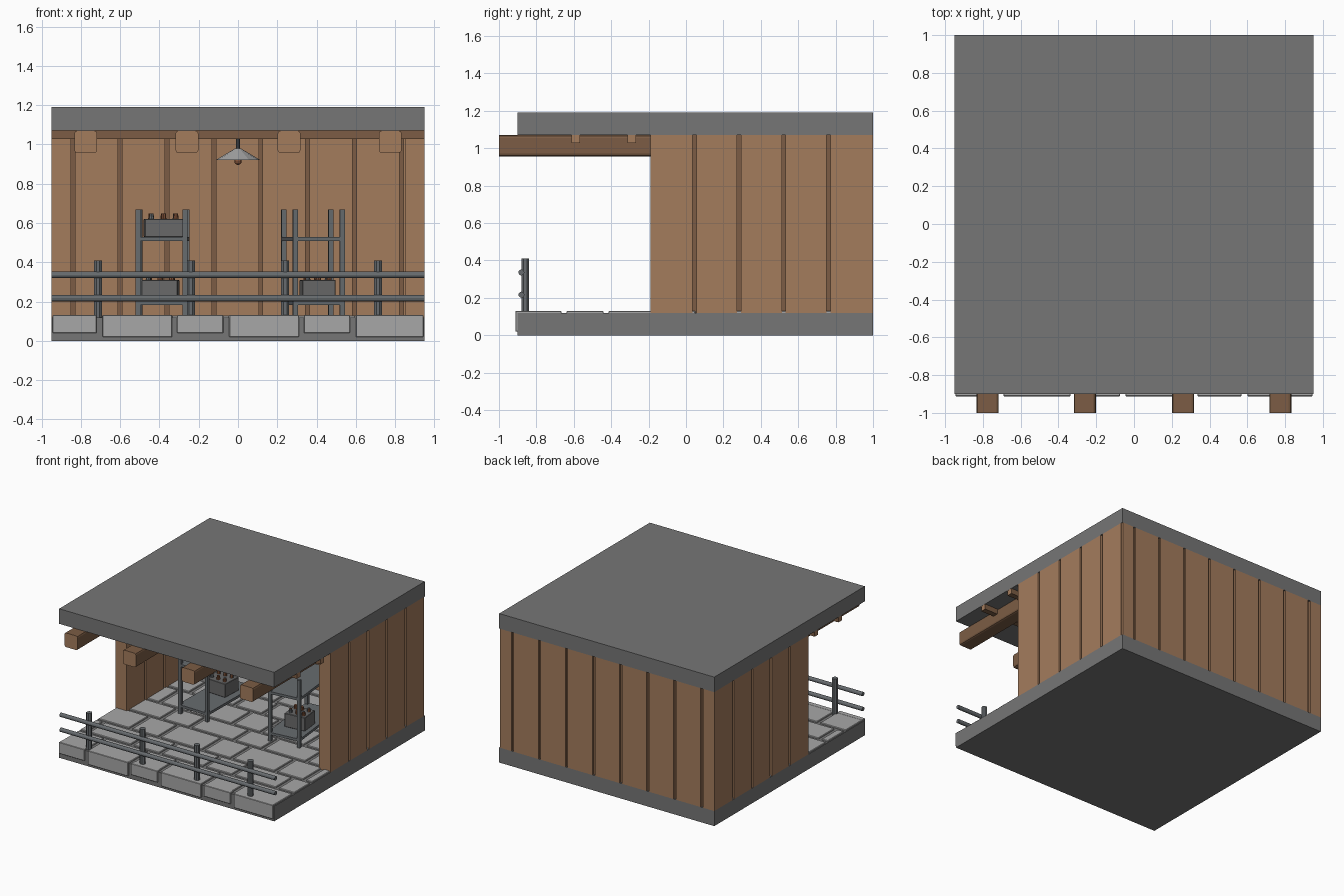
import bpy, bmesh, math
from mathutils import Matrix, Vector

if "Cube" in bpy.data.objects:
    bpy.data.objects.remove(bpy.data.objects["Cube"])


def material(name, r, g, b):
    m = bpy.data.materials.new(name)
    m.diffuse_color = (r, g, b, 1)
    m.use_nodes = True
    m.node_tree.nodes["Principled BSDF"].inputs["Base Color"].default_value = m.diffuse_color
    return m


CONCRETE = material("concrete grey", 0.18, 0.18, 0.18)
PAVING = material("pale paving", 0.39, 0.39, 0.39)
WOOD = material("light wood", 0.37, 0.20, 0.108)
DARK = material("dark wood", 0.20, 0.108, 0.058)
METAL = material("steel grey", 0.135, 0.148, 0.158)
CRATE = material("crate grey", 0.14, 0.14, 0.14)
RUST = material("rusty brown", 0.22, 0.085, 0.04)


def finish(name, bm, mats, place=None):
    me = bpy.data.meshes.new(name)
    if place:
        bm.transform(place)
    bm.to_mesh(me)
    bm.free()
    for m in mats:
        me.materials.append(m)
    ob = bpy.data.objects.new(name, me)
    bpy.context.collection.objects.link(ob)
    return ob


def add_box(bm, lo, hi):
    lo, hi = Vector(lo), Vector(hi)
    mat = Matrix.Translation((lo + hi) / 2) @ Matrix.Diagonal((*(hi - lo), 1))
    bmesh.ops.create_cube(bm, size=1, matrix=mat)


def boxes(name, spans, mat, bevel=0, place=None):
    bm = bmesh.new()
    for lo, hi in spans:
        add_box(bm, lo, hi)
    if bevel:
        bmesh.ops.bevel(bm, geom=bm.edges[:], offset=bevel, segments=1, affect='EDGES')
    return finish(name, bm, [mat], place)


def beam(name, lo, hi, axis, bevel):
    """Beam with chamfered long edges, dark sides and pale end grain."""
    bm = bmesh.new()
    add_box(bm, lo, hi)
    along = [e for e in bm.edges
             if abs((e.verts[0].co - e.verts[1].co).normalized()[axis]) > 0.9]
    if bevel:
        bmesh.ops.bevel(bm, geom=along, offset=bevel, segments=2, profile=0.5, affect='EDGES')
    bm.normal_update()
    for f in bm.faces:
        f.material_index = 1 if abs(f.normal[axis]) > 0.9 else 0
    return finish(name, bm, [DARK, WOOD])


def rod(bm, p, r1, r2, depth, sides, rot=None):
    mat = Matrix.Translation(p) @ (rot or Matrix())
    bmesh.ops.create_cone(bm, cap_ends=True, segments=sides, radius1=r1,
                          radius2=r2, depth=depth, matrix=mat)


# floor slab and roof slab
boxes("floor_slab", [((-.95, -.9, 0), (.95, 1, .12))], CONCRETE)
boxes("roof_slab", [((-.95, -.9, 1.07), (.95, 1, 1.19))], CONCRETE)

# paving: staggered rows of alternating short and long stones
stones = []
y, row = -.905, 0
while y < .9:
    depth = .20 if row % 2 else .24
    x, k = -.945 - (.17 * (row % 3)), row // 3
    while x < .94:
        w = .36 if k % 2 else .225
        a, b = max(x, -.945), min(x + w, .945)
        if b - a > .04:
            stones.append(((a, max(y, -.9), .1), (b, min(y + depth, .9), .13)))
        x += w + .028
        k += 1
    y += depth + .025
    row += 1
boxes("paving_stones", stones, PAVING, .004)

# stone facing along the front edge
edges = [(-.945, -.72), (-.69, -.335), (-.31, -.075), (-.045, .31), (.335, .57), (.6, .945)]
boxes("front_edge_stones",
      [((a, -.912, .04 if i % 2 == 0 else .02), (b, -.87, .131)) for i, (a, b) in enumerate(edges)],
      PAVING, .003)


# plank walls: a dark core with pale planks separated by grooves
def cuts(start, first, end):
    out, a, g = [], start, first
    while a < end - .02:
        out.append((a, min(g - .01, end)))
        a, g = g + .01, g + .239
    return out


Z0, Z1 = .12, 1.07
boxes("back_wall_core", [((-.93, .92, Z0), (.93, .985, Z1))], DARK)
boxes("back_wall_planks", [((a, .9, Z0), (b, 1, Z1)) for a, b in cuts(-.95, -.84, .945)], WOOD)
for side, s in (("left", -1), ("right", 1)):
    xs = sorted((s * .85, s * .95))
    cs = sorted((s * .87, s * .935))
    boxes(side + "_wall_core", [((cs[0], -.17, Z0), (cs[1], .985, Z1))], DARK)
    boxes(side + "_wall_planks",
          [((xs[0], a, Z0), (xs[1], b, Z1)) for a, b in cuts(-.19, .045, .985)], WOOD)

# roof beams and cross battens
for i, x in enumerate((-.775, -.26, .26, .775)):
    beam(f"roof_beam_{i}", (x - .058, -1, .957), (x + .058, .95, 1.07), 1, .014)
for i, y in enumerate((-.59, -.29, .01, .31, .61)):
    beam(f"cross_batten_{i}", (-.949, y - .022, 1.028), (.949, y + .022, 1.072), 0, 0) if y < -.2 else \
        beam(f"cross_batten_{i}", (-.86, y - .022, 1.028), (.86, y + .022, 1.072), 0, 0)

# railing: posts and two round rails
bm = bmesh.new()
for x in (-.713, -.24, .24, .713):
    rod(bm, (x, -.86, .265), .0225, .0225, .29, 8, Matrix.Rotation(math.pi / 8, 4, 'Z'))
finish("railing_posts", bm, [METAL])
bm = bmesh.new()
for z in (.217, .336):
    rod(bm, (0, -.88, z), .016, .016, 1.9, 12, Matrix.Rotation(math.pi / 2, 4, 'Y'))
rails = finish("railing_rails", bm, [METAL])

# hanging lamp
LY = .3
bm = bmesh.new()
rod(bm, (0, LY, .95), .115, .014, .06, 12)
finish("lamp_shade", bm, [PAVING])
bm = bmesh.new()
rod(bm, (0, LY, 1.02), .009, .009, .1, 8)
finish("lamp_rod", bm, [METAL])
bm = bmesh.new()
bmesh.ops.create_uvsphere(bm, u_segments=10, v_segments=6, radius=.02,
                          matrix=Matrix.Translation((0, LY, .915)))
finish("lamp_bulb", bm, [RUST])


# storage racks: posts, two framed shelves
def rack(name, x, y, turn):
    place = Matrix.Translation((x, y, 0)) @ Matrix.Rotation(math.radians(turn), 4, 'Z')
    w, d, t = .12, .275, .0125
    boxes(name + "_posts", [((i * w - t, j * d - t, .12), (i * w + t, j * d + t, .67))
                            for i in (-1, 1) for j in (-1, 1)], METAL, 0, place)
    boxes(name + "_shelves", [((-w - t, -d - t, z), (w + t, d + t, z + .02))
                              for z in (.182, .508)], METAL, 0, place)


# open crates holding small bottles
def crate(name, x, y, z, w, d, h, turn):
    place = Matrix.Translation((x, y, z)) @ Matrix.Rotation(math.radians(turn), 4, 'Z')
    boxes(name, [((-w / 2, -d / 2, 0), (w / 2, d / 2, h))], CRATE, .003, place)
    bm = bmesh.new()
    for i in range(3):
        for j in range(2):
            before = len(bm.faces)
            rod(bm, ((i - 1) * w * .32, (j - .5) * d * .5, h + .013), .014, .011, .03, 8)
            bm.faces.ensure_lookup_table()
            for f in bm.faces[before:]:
                f.material_index = (i + j) % 3 == 0
    finish(name + "_bottles", bm, [RUST, METAL], place)


rack("left_rack", -.385, .275, -1)
rack("right_rack", .382, .275, 6)
crate("left_upper_crate", -.38, .22, .528, .195, .16, .092, 2)
crate("left_lower_crate", -.395, .36, .202, .185, .16, .108, -3)
crate("right_lower_crate", .405, .2, .202, .17, .15, .108, 6)
